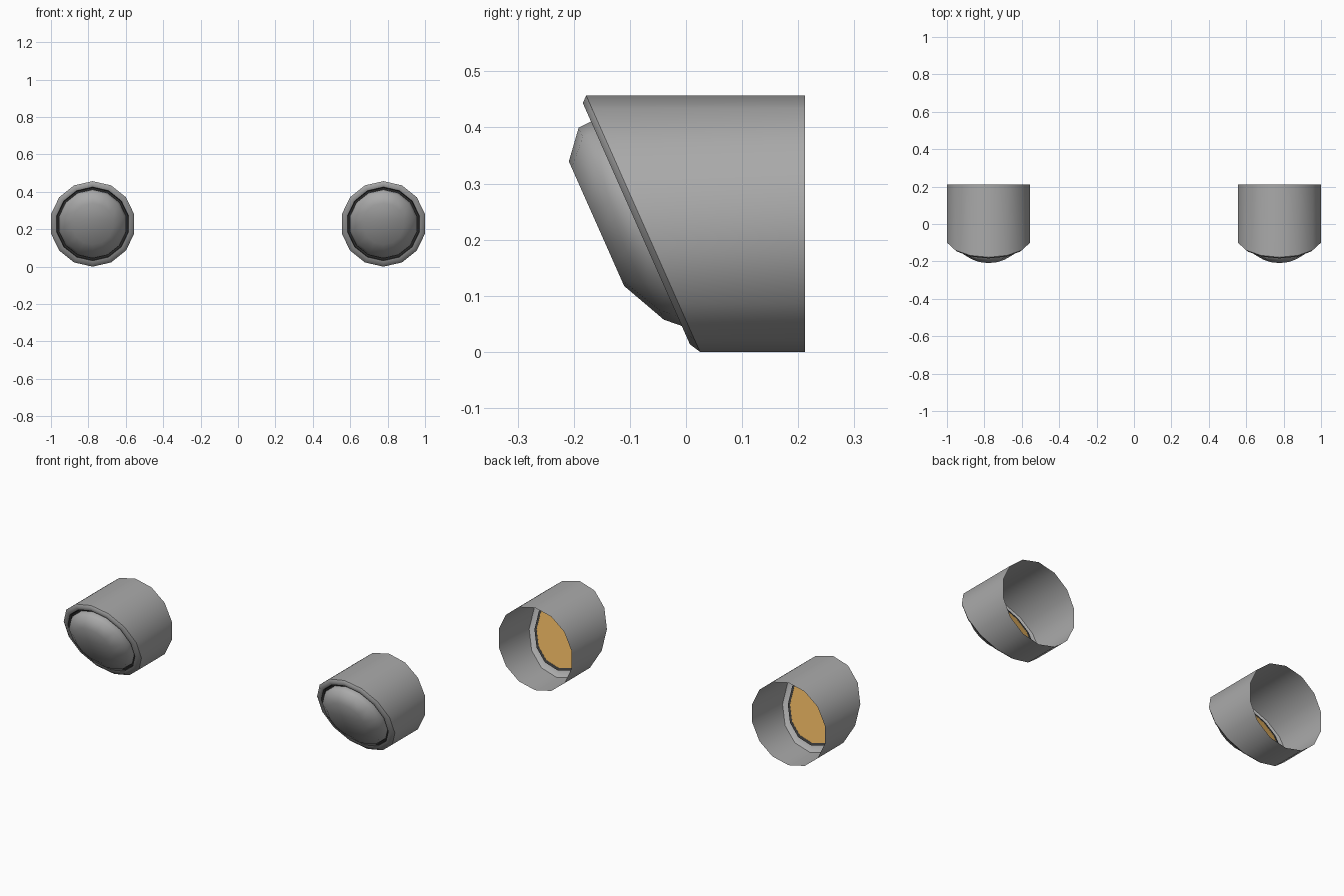
import bpy, bmesh, math

if "Cube" in bpy.data.objects:
    bpy.data.objects.remove(bpy.data.objects["Cube"])

SIDES, CX, CZ = 14, 0.7775, 0.2285


def material(name, rgb):
    m = bpy.data.materials.new(name)
    m.diffuse_color = (*rgb, 1)
    m.use_nodes = True
    m.node_tree.nodes["Principled BSDF"].inputs["Base Color"].default_value = m.diffuse_color
    return m


grey = material("grey", (0.40, 0.40, 0.40))
dark = material("dark_grey", (0.045, 0.045, 0.045))
gold = material("gold", (0.62, 0.35, 0.09))


def slanted(forward):
    # depth on the slanted front plane, moved forward by the given amount
    return lambda z: 0.025 - 0.444 * z - forward


def flat(y):
    return lambda z: y


def lofted(name, cx, rings, mat, cap=False, angle=60, flip=False):
    """Skin a list of (radius, depth function) rings around the y axis."""
    bm = bmesh.new()
    loops = []
    for r, depth in rings:
        loop = []
        for i in range(SIDES):
            a = 2 * math.pi * i / SIDES
            z = CZ + r * math.cos(a)
            loop.append(bm.verts.new((cx + r * math.sin(a), depth(z), z)))
        loops.append(loop)
    for a, b in zip(loops, loops[1:]):
        for i in range(SIDES):
            j = (i + 1) % SIDES
            bm.faces.new((a[i], a[j], b[j], b[i]))
    if cap:
        bm.faces.new(loops[-1])
    if flip:
        bmesh.ops.reverse_faces(bm, faces=bm.faces[:])
    me = bpy.data.meshes.new(name)
    bm.to_mesh(me)
    bm.free()
    me.materials.append(mat)
    ob = bpy.data.objects.new(name, me)
    bpy.context.collection.objects.link(ob)
    bpy.ops.object.select_all(action='DESELECT')
    ob.select_set(True)
    bpy.context.view_layer.objects.active = ob
    bpy.ops.object.shade_smooth_by_angle(angle=math.radians(angle))
    return ob


for side, cx in (("left", -CX), ("right", CX)):
    # open tube with slanted front
    lofted(side + "_housing", cx,
           [(0.2285, flat(0.212)), (0.2285, slanted(0))], grey, angle=40)
    # raised rim around the opening
    lofted(side + "_rim", cx,
           [(0.2285, slanted(0)), (0.215, slanted(0.012)),
            (0.197, slanted(0.011))], grey)
    # dark groove between rim and lens
    lofted(side + "_seal", cx,
           [(0.197, slanted(0.011)), (0.194, slanted(-0.005)),
            (0.182, slanted(-0.005))], dark, angle=30)
    # domed lens
    lofted(side + "_lens", cx,
           [(0.184, slanted(-0.004)), (0.183, slanted(0.010)),
            (0.171, slanted(0.039)), (0.111, slanted(0.083))], grey, cap=True)
    # gold reflector behind the lens
    lofted(side + "_reflector", cx, [(0.182, slanted(-0.004))], gold,
           cap=True, flip=True)
